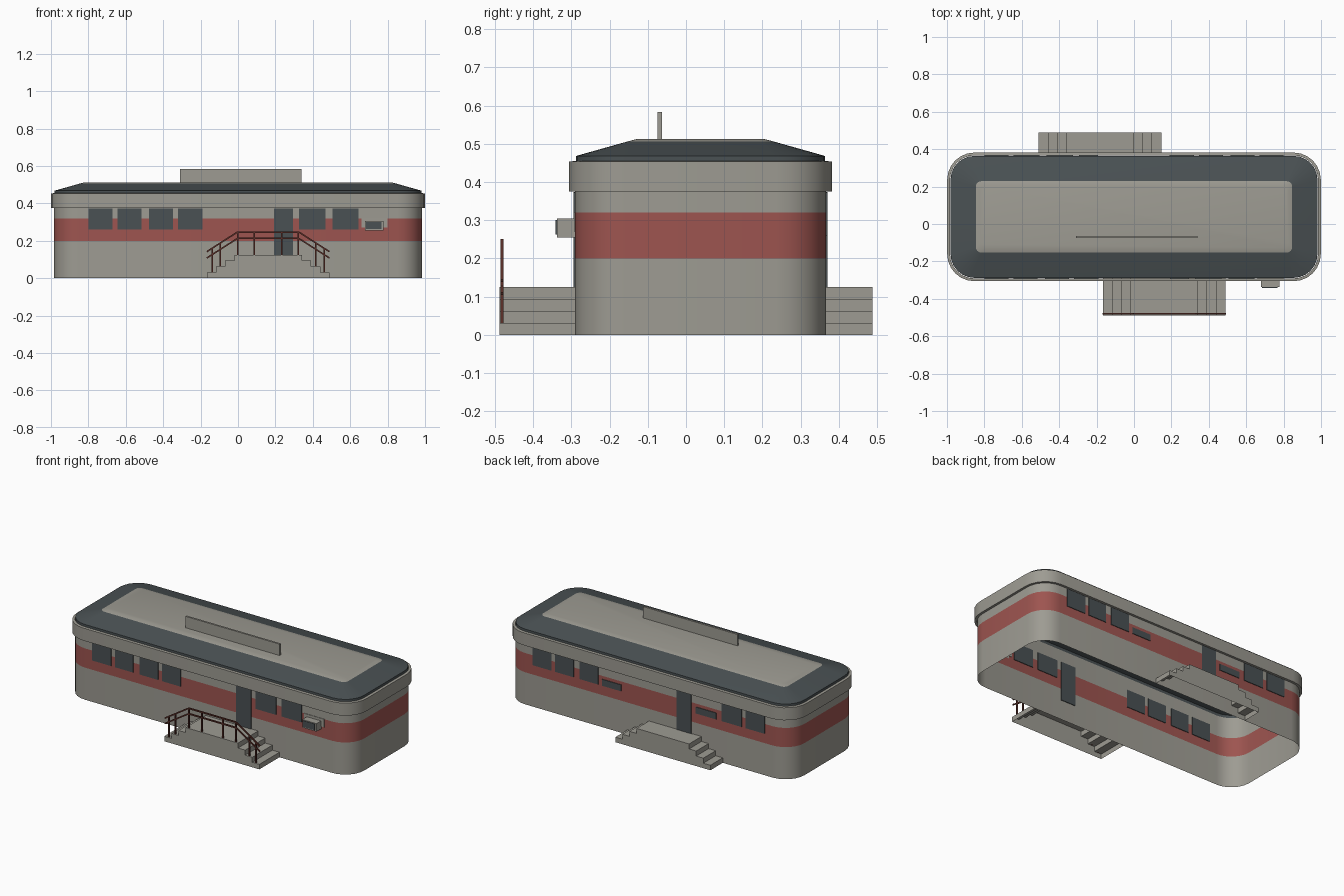
import bpy, bmesh, math
from mathutils import Vector

if "Cube" in bpy.data.objects:
    bpy.data.objects.remove(bpy.data.objects["Cube"])


def material(name, rgb):
    m = bpy.data.materials.new(name)
    m.diffuse_color = (*rgb, 1)
    m.use_nodes = True
    m.node_tree.nodes["Principled BSDF"].inputs["Base Color"].default_value = m.diffuse_color
    return m


GREY = material("warm grey", (0.34, 0.33, 0.29))
RED = material("stripe red", (0.34, 0.09, 0.08))
DARK = material("slate", (0.068, 0.082, 0.087))
RUST = material("rail brown", (0.11, 0.03, 0.022))

HX, Y0, Y1, R = 0.983, -0.29, 0.366, 0.13   # wall footprint


def finish(name, bm, mats, smooth=False):
    bmesh.ops.recalc_face_normals(bm, faces=bm.faces)
    me = bpy.data.meshes.new(name)
    bm.to_mesh(me)
    bm.free()
    for m in mats:
        me.materials.append(m)
    ob = bpy.data.objects.new(name, me)
    bpy.context.collection.objects.link(ob)
    if smooth:
        bpy.ops.object.select_all(action='DESELECT')
        ob.select_set(True)
        bpy.context.view_layer.objects.active = ob
        bpy.ops.object.shade_smooth_by_angle(angle=math.radians(30))
    return ob


def ring(bm, off, z, seg=6):
    """Rounded rectangle of vertices, grown outward by off."""
    r = max(R + off, 0.03)
    ax, ay0, ay1 = HX + off - r, Y0 - off + r, Y1 + off - r
    vs = []
    for k, (cx, cy) in enumerate([(ax, ay1), (-ax, ay1), (-ax, ay0), (ax, ay0)]):
        for i in range(seg + 1):
            a = math.pi / 2 * (k + i / seg)
            vs.append(bm.verts.new((cx + r * math.cos(a), cy + r * math.sin(a), z)))
    return vs


def loft(name, levels, mats, cap=False, closed=False):
    """levels: (offset, z, material index of the band above)."""
    bm = bmesh.new()
    rings = [ring(bm, o, z) for o, z, _ in levels]
    pairs = list(zip(rings, rings[1:], levels))
    if closed:
        pairs.append((rings[-1], rings[0], levels[-1]))
    for a, b, lv in pairs:
        n = len(a)
        for i in range(n):
            j = (i + 1) % n
            bm.faces.new((a[i], a[j], b[j], b[i])).material_index = lv[2]
    if cap:
        bm.faces.new(rings[-1]).material_index = levels[-1][2]
    return finish(name, bm, mats, True)


def box(name, x, y, z, mat):
    bm = bmesh.new()
    bmesh.ops.create_cube(bm, size=1)
    for v in bm.verts:
        v.co = [(r[0] + r[1]) / 2 + c * (r[1] - r[0]) for r, c in zip((x, y, z), v.co)]
    return finish(name, bm, [mat])


# Walls with painted stripe, overhanging trim, low hipped roof
loft("walls", [(0, 0, 0), (0, 0.20, 1), (0, 0.32, 0), (0, 0.455, 0)], [GREY, RED])
loft("eave_trim", [(0.001, 0.375, 0), (0.016, 0.375, 0), (0.016, 0.453, 0), (0.001, 0.455, 0)],
     [GREY], closed=True)
loft("roof", [(-0.002, 0.45, 0), (-0.002, 0.468, 0), (-0.137, 0.506, 1), (-0.16, 0.512, 1)],
     [DARK, GREY], cap=True)
box("roof_sign_panel", (-0.31, 0.34), (-0.075, -0.063), (0.505, 0.583), GREY)

# Windows and doors; the back is the front turned half around
WINDOWS = [(-0.80, -0.67), (-0.643, -0.517), (-0.475, -0.347),
           (-0.32, -0.19), (0.325, 0.467), (0.505, 0.643)]
SHORT_BACK = (3, 4)      # back windows mostly covered by the wall
for i, (a, b) in enumerate(WINDOWS):
    box("front_window", (a, b), (Y0 - 0.004, Y0 + 0.004), (0.26, 0.372), DARK)
    top = 0.30 if i in SHORT_BACK else 0.372
    box("back_window", (-b, -a), (Y1 - 0.004, Y1 + 0.004), (0.26, top), DARK)
box("back_end_window", (-0.80, -0.67), (Y1 - 0.004, Y1 + 0.004), (0.26, 0.372), DARK)
box("front_door", (0.193, 0.295), (Y0 - 0.004, Y0 + 0.004), (0.125, 0.374), DARK)
box("back_door", (-0.295, -0.193), (Y1 - 0.004, Y1 + 0.004), (0.125, 0.374), DARK)

# Wall unit with dark grille, and the plain panel behind it
box("wall_unit_panel", (0.66, 0.80), (Y0 - 0.003, Y0 + 0.003), (0.27, 0.321), GREY)
box("wall_unit", (0.68, 0.778), (-0.338, Y0), (0.255, 0.305), GREY)
box("wall_unit_grille", (0.685, 0.768), (-0.341, -0.337), (0.262, 0.301), DARK)


# Double-ended steps: open underneath and against the wall
def steps(name, x0, x1, y_wall, y_out):
    run, rise, n = 0.049, 0.0312, 4
    left = []
    for i in range(n):
        left += [(x0 + i * run, i * rise), (x0 + i * run, (i + 1) * rise)]
    prof = left + [(x0 + x1 - x, z) for x, z in reversed(left)]
    bm = bmesh.new()
    a = [bm.verts.new((x, y_out, z)) for x, z in prof]
    b = [bm.verts.new((x, y_wall, z)) for x, z in prof]
    bm.faces.new(a)
    for i in range(len(a) - 1):
        bm.faces.new((a[i], a[i + 1], b[i + 1], b[i]))
    return finish(name, bm, [GREY])


steps("front_steps", -0.167, 0.489, Y0, -0.488)
steps("back_steps", -0.51, 0.146, Y1, 0.488)


# Handrail along the outer edge of the front steps
def bar(name, p, q, w=0.008):
    p, q = Vector(p), Vector(q)
    bm = bmesh.new()
    bmesh.ops.create_cube(bm, size=1)
    rot = (q - p).to_track_quat('Z', 'Y')
    for v in bm.verts:
        v.co = (p + q) / 2 + rot @ Vector((v.co.x * w, v.co.y * w, v.co.z * (q - p).length))
    return finish(name, bm, [RUST])


RY, MID = -0.481, 0.161
for drop in (0, 0.034):
    for s in (-1, 1):
        bar("sloped_rail", (MID + s * 0.328, RY, 0.142 - drop), (MID + s * 0.164, RY, 0.247 - drop))
    bar("level_rail", (MID - 0.164, RY, 0.247 - drop), (MID + 0.164, RY, 0.247 - drop))
for d, z0, z1 in [(0.30, 0.031, 0.16), (0.255, 0.062, 0.19), (0.162, 0.125, 0.247), (0.073, 0.125, 0.247)]:
    for s in (-1, 1):
        bar("rail_post", (MID + s * d, RY, z0), (MID + s * d, RY, z1))
